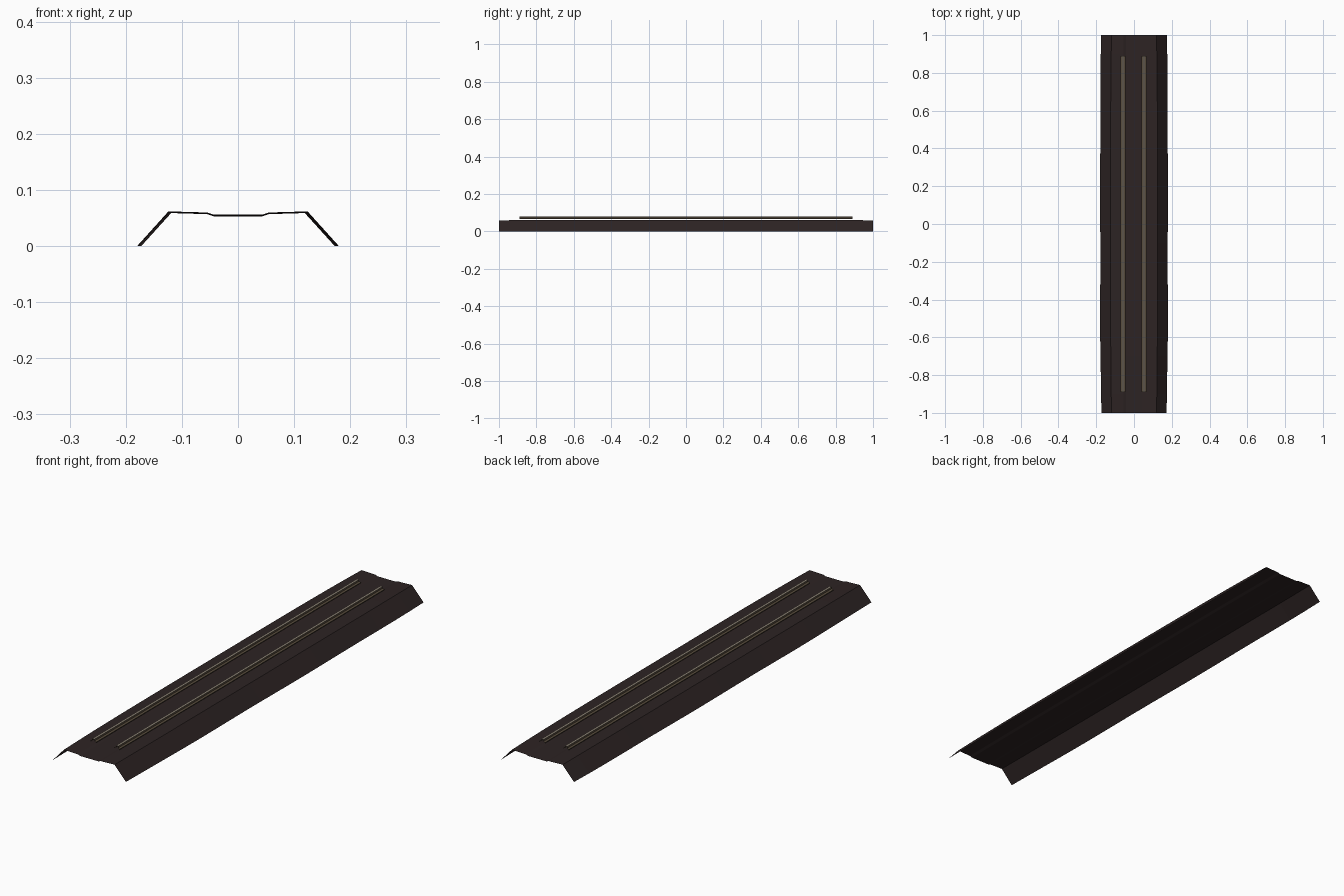
import bpy, math

if "Cube" in bpy.data.objects:
    bpy.data.objects.remove(bpy.data.objects["Cube"])

def mat(name, c):
    m = bpy.data.materials.new(name)
    m.diffuse_color = (*c, 1)
    m.use_nodes = True
    m.node_tree.nodes["Principled BSDF"].inputs["Base Color"].default_value = m.diffuse_color
    return m

earth = mat("dark_ballast", (0.026, 0.017, 0.017))
steel = mat("worn_steel", (0.27, 0.23, 0.18))
rust = mat("rusty_steel", (0.10, 0.075, 0.048))

def sweep(name, profile, ys, mats, rule=None):
    """Open sheet: profile(y) gives x,z points, swept along y."""
    rows = [profile(y) for y in ys]
    n = len(rows[0])
    verts = [(x, y, z) for y, r in zip(ys, rows) for x, z in r]
    faces = [(j*n+i, j*n+i+1, (j+1)*n+i+1, (j+1)*n+i)
             for j in range(len(ys)-1) for i in range(n-1)]
    faces = [f[::-1] for f in faces]
    me = bpy.data.meshes.new(name)
    me.from_pydata(verts, [], faces)
    me.flip_normals()
    for m in mats:
        me.materials.append(m)
    if rule:
        for k, p in enumerate(me.polygons):
            p.material_index = rule(k % (n-1))
    ob = bpy.data.objects.new(name, me)
    bpy.context.collection.objects.link(ob)
    # normals face upwards
    if sum(p.normal.z for p in me.polygons) < 0:
        me.flip_normals()
    return ob

# ballast embankment, slightly lower and narrower toward both ends
def bed(y):
    t = 1 - abs(y)**4
    w = 0.173 + 0.006*t + 0.001*math.sin(9*y)
    c = 0.119 + 0.005*t
    z = 0.003*t
    return [(-w, 0), (-c, 0.059+z), (-0.055, 0.057+z), (-0.043, 0.053+z),
            (0.043, 0.053+z), (0.055, 0.057+z), (c, 0.059+z), (w, 0)]
bed_ob = sweep("ballast_bed", bed, [-1 + i*0.1 for i in range(21)], [earth])

# rails: open-ended foot, web and bright head
def rail(name, cx):
    pts = [(-0.013, 0.066), (-0.013, 0.069), (-0.005, 0.071), (-0.005, 0.079),
           (0.005, 0.079), (0.005, 0.071), (0.013, 0.069), (0.013, 0.066)]
    return sweep(name, lambda y: [(cx+x, z) for x, z in pts],
                 [-0.89, 0.89], [rust, steel], lambda i: int(i == 3))
rail("left_rail", -0.058)
rail("right_rail", 0.053)
